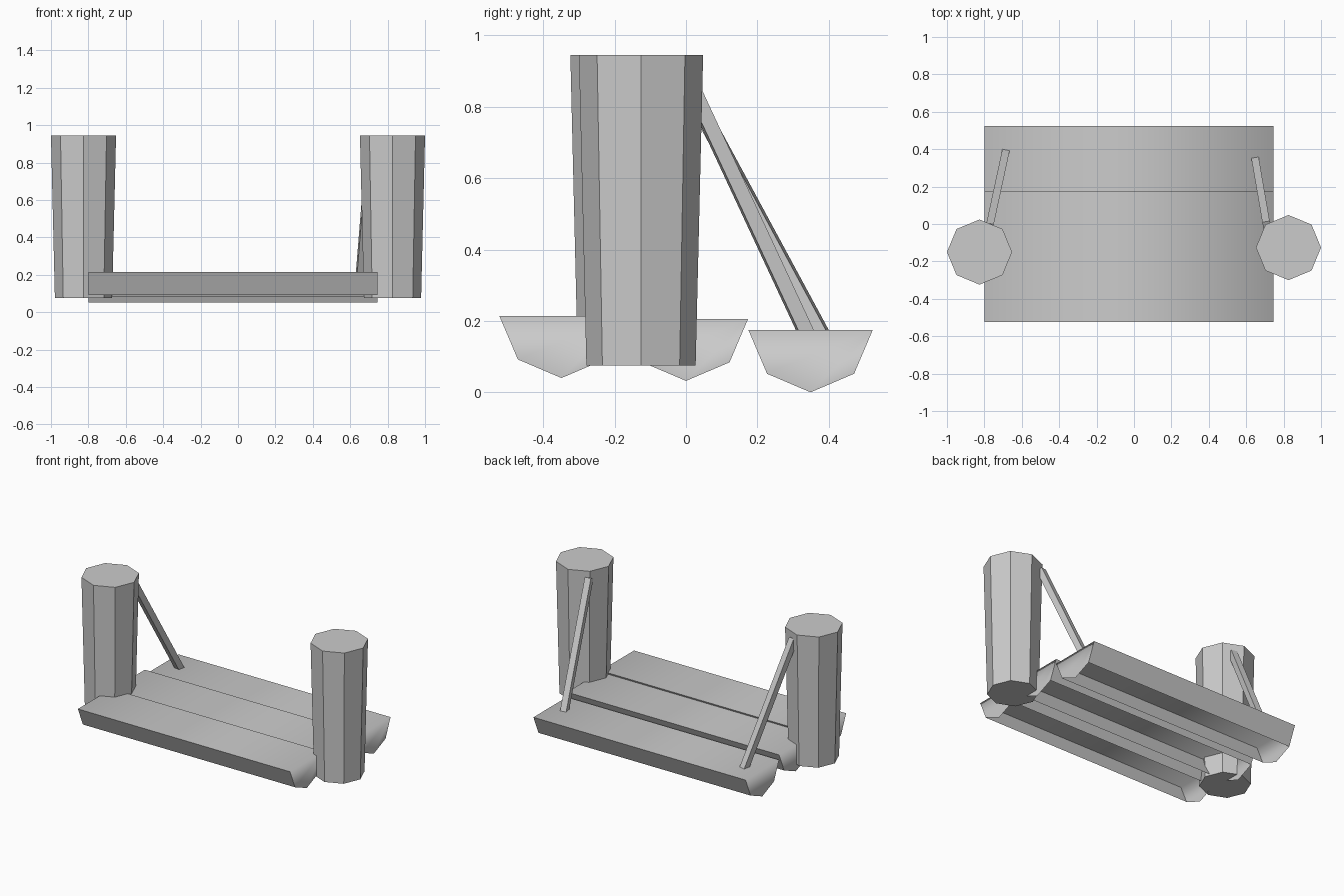
import bpy, bmesh, math
from mathutils import Matrix, Vector

if "Cube" in bpy.data.objects:
    bpy.data.objects.remove(bpy.data.objects["Cube"])


def finish(bm, name):
    mesh = bpy.data.meshes.new(name)
    bm.to_mesh(mesh)
    bm.free()
    obj = bpy.data.objects.new(name, mesh)
    bpy.context.scene.collection.objects.link(obj)
    return obj


def plank(name, y, top):
    # Half-log plank: top, sloping sides and pointed end caps, open underneath
    profile = [(0.174, 0), (-0.174, 0), (-0.122, -0.122), (0, -0.174), (0.122, -0.122)]
    bm = bmesh.new()
    left, right = [[bm.verts.new((x, y + py, top + pz)) for py, pz in profile]
                   for x in (-0.80, 0.745)]
    bm.faces.new(left)
    bm.faces.new(right[::-1])
    sides = []
    for i in (0, 1, 4):
        j = (i + 1) % 5
        sides.append(bm.faces.new((left[j], left[i], right[i], right[j])))
    bmesh.ops.recalc_face_normals(bm, faces=bm.faces)
    if sides[0].normal.z < 0:
        bmesh.ops.reverse_faces(bm, faces=bm.faces)
    # Smooth blend from top to ends, crisp side faces
    for f in bm.faces:
        f.smooth = True
    for f in sides[1:]:
        for e in f.edges:
            e.smooth = False
    return finish(bm, name)


def post(name, x, y):
    # Eight-sided post, slightly wider at the top
    bm = bmesh.new()
    bmesh.ops.create_cone(bm, cap_ends=True, segments=8, radius1=0.153, radius2=0.174,
                          depth=0.87, matrix=Matrix.Translation((x, y, 0.51)))
    return finish(bm, name)


def brace(name, a, b, size=0.04):
    # Square bar between two points
    a, b = Vector(a), Vector(b)
    d = (b - a).normalized()
    side = d.cross(Vector((0, 0, 1))).normalized()
    up = side.cross(d)
    rot = Matrix((side, up, d)).transposed().to_4x4()
    bm = bmesh.new()
    bmesh.ops.create_cube(bm, size=1, matrix=Matrix.Translation((a + b) / 2) @ rot
                          @ Matrix.Diagonal((size, size, (b - a).length, 1)))
    bmesh.ops.recalc_face_normals(bm, faces=bm.faces)
    return finish(bm, name)


# Deck planks, front to back
for name, y, top in (("front_plank", -0.349, 0.214), ("middle_plank", 0, 0.206),
                     ("back_plank", 0.349, 0.174)):
    plank(name, y, top)

# Posts
post("left_post", -0.826, -0.15)
post("right_post", 0.826, -0.126)

# Diagonal braces from posts to back plank
brace("left_brace", (-0.687, 0.384, 0.155), (-0.773, -0.015, 0.893))
brace("right_brace", (0.649, 0.342, 0.155), (0.709, -0.005, 0.90))
